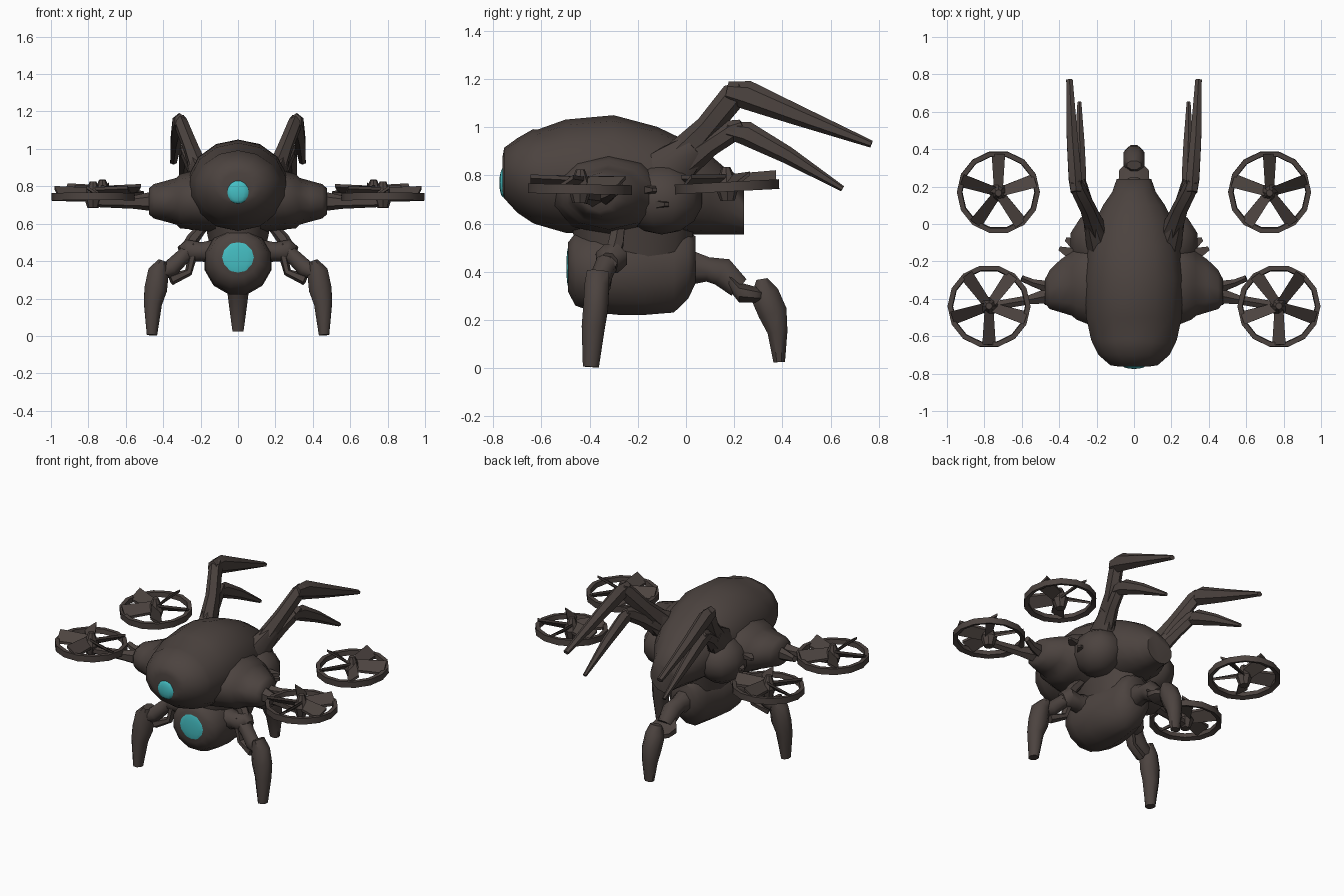
import bpy, bmesh, math
from mathutils import Vector, Matrix

if "Cube" in bpy.data.objects:
    bpy.data.objects.remove(bpy.data.objects["Cube"])


def material(name, rgb):
    m = bpy.data.materials.new(name)
    m.diffuse_color = (*rgb, 1)
    m.use_nodes = True
    m.node_tree.nodes["Principled BSDF"].inputs["Base Color"].default_value = m.diffuse_color
    return m


HULL = material("dark brown metal", (0.072, 0.056, 0.050))
GLOW = material("cyan glass", (0.06, 0.52, 0.55))
X, Y, Z = Vector((1, 0, 0)), Vector((0, 1, 0)), Vector((0, 0, 1))


def finish(bm, name, mat=HULL, side=1, angle=35):
    """Mirror if asked, turn the bmesh into a shaded object."""
    if side < 0:
        bmesh.ops.scale(bm, vec=(-1, 1, 1), verts=bm.verts)
    bmesh.ops.recalc_face_normals(bm, faces=bm.faces)
    me = bpy.data.meshes.new(name)
    bm.to_mesh(me)
    bm.free()
    me.materials.append(mat)
    ob = bpy.data.objects.new(name, me)
    bpy.context.collection.objects.link(ob)
    bpy.ops.object.select_all(action='DESELECT')
    ob.select_set(True)
    bpy.context.view_layer.objects.active = ob
    bpy.ops.object.shade_smooth_by_angle(angle=math.radians(angle))
    return ob


def loft(name, rings, hint=X, n=8, axis=None, side=1, angle=48):
    """Skin elliptical rings (x, y, z, half width along hint, half height)."""
    bm = bmesh.new()
    pts = [Vector(r[:3]) for r in rings]
    loops = []
    for i, r in enumerate(rings):
        t = axis or (pts[min(i + 1, len(pts) - 1)] - pts[max(i - 1, 0)]).normalized()
        u = (hint - t * hint.dot(t)).normalized()
        v = t.cross(u)
        loops.append([bm.verts.new(pts[i]
                      + u * r[3] * math.cos(math.tau * (k + .5) / n)
                      + v * r[4] * math.sin(math.tau * (k + .5) / n)) for k in range(n)])
    for a, b in zip(loops, loops[1:]):
        for k in range(n):
            bm.faces.new((a[k], a[(k + 1) % n], b[(k + 1) % n], b[k]))
    bm.faces.new(loops[0])
    bm.faces.new(loops[-1])
    return finish(bm, name, HULL, side, angle)


def ball(name, c, r, mat=HULL, side=1, seg=12, rings=8):
    bm = bmesh.new()
    bmesh.ops.create_uvsphere(bm, u_segments=seg, v_segments=rings, radius=1,
                              matrix=Matrix.Translation(c) @ Matrix.Diagonal((*r, 1)))
    return finish(bm, name, mat, side, 50)


def rotor(name, c, radius, start, tilt, side):
    """Guard ring, five pitched blades and a pointed hub."""
    bm = bmesh.new()
    n = 14
    prof = [(-.03, -.012), (0, -.022), (0, .018), (-.026, .018)]
    loops = []
    for k in range(n):
        a = math.tau * k / n
        loops.append([bm.verts.new(((radius + d) * math.cos(a), (radius + d) * math.sin(a), h))
                      for d, h in prof])
    for k in range(n):
        p, q = loops[k], loops[(k + 1) % n]
        for j in range(4):
            bm.faces.new((p[j], p[(j + 1) % 4], q[(j + 1) % 4], q[j]))
    # blades widen toward the ring
    for k in range(5):
        rot = Matrix.Rotation(math.radians(start) + math.tau * k / 5, 4, 'Z')
        vs = []
        for r, w, lo in ((.02, .024, 0), (radius - .016, .036, .006)):
            for s, dz in ((-1, -.014), (1, .034), (1, .05), (-1, .002)):
                vs.append(bm.verts.new(rot @ Vector((r, s * w, lo + dz))))
        for j in range(4):
            bm.faces.new((vs[j], vs[(j + 1) % 4], vs[4 + (j + 1) % 4], vs[4 + j]))
        bm.faces.new(vs[:4])
        bm.faces.new(vs[4:])
    # hub
    bmesh.ops.create_cone(bm, cap_ends=True, segments=8, radius1=.03, radius2=.05, depth=.06,
                          matrix=Matrix.Translation((0, 0, -.03)))
    bmesh.ops.create_cone(bm, cap_ends=True, segments=8, radius1=.05, radius2=.018, depth=.08,
                          matrix=Matrix.Translation((0, 0, .04)))
    bm.transform(Matrix.Translation(c) @ Matrix.Rotation(math.radians(tilt), 4, 'X'))
    return finish(bm, name, HULL, side, 30)


# upper body: big domed shell with a blunt nose, tapering to the tail
loft("upper_body", [
    (0, -.762, .80, .085, .075), (0, -.755, .81, .13, .105), (0, -.70, .80, .195, .155),
    (0, -.635, .797, .228, .195), (0, -.615, .793, .236, .198), (0, -.50, .797, .262, .235),
    (0, -.30, .805, .27, .245), (0, -.12, .78, .25, .222), (0, .02, .745, .21, .19),
    (0, .10, .72, .17, .165), (0, .17, .69, .12, .135), (0, .24, .65, .095, .095)],
    n=14, axis=Y)
# lower head, hung beneath the shell, with a chamfered rear
loft("lower_head", [
    (0, -.49, .42, .11, .105), (0, -.46, .41, .16, .155), (0, -.38, .40, .18, .175),
    (0, -.28, .40, .185, .185), (0, -.17, .40, .165, .185), (0, -.05, .405, .13, .18),
    (0, .01, .43, .115, .145), (0, .04, .45, .08, .10)], n=12, axis=Y)
loft("neck", [(0, -.22, .45, .15, .24), (0, -.22, .64, .19, .27)], n=12, axis=Z)
# eyes
ball("upper_eye", (0, -.757, .77), (.062, .018, .062), GLOW)
ball("lower_eye", (0, -.482, .42), (.102, .015, .098), GLOW)

# rear centre leg
loft("rear_thigh", [(0, -.02, .42, .07, .09), (0, .09, .41, .055, .055),
                    (0, .15, .40, .06, .065), (0, .22, .335, .05, .05)])
loft("rear_knee", [(0, .16, .385, .04, .04), (0, .22, .315, .09, .045),
                   (0, .29, .305, .085, .035), (0, .33, .30, .04, .03)], axis=Y)
loft("rear_foot", [(0, .315, .37, .04, .025), (0, .325, .31, .06, .065),
                   (0, .36, .23, .06, .065), (0, .38, .15, .05, .045),
                   (0, .387, .025, .032, .026)])

for s, tag in ((1, "right"), (-1, "left")):
    # shoulder pod with a stepped end, and flank
    loft(tag + "_shoulder", [
        (.12, -.32, .72, .26, .165), (.25, -.32, .725, .225, .155), (.31, -.32, .72, .20, .145),
        (.33, -.32, .72, .18, .125), (.39, -.33, .72, .15, .108), (.45, -.35, .72, .11, .092),
        (.475, -.36, .72, .07, .07)], hint=Y, n=10, axis=X, side=s)
    ball(tag + "_flank", (.20, -.10, .70), (.15, .17, .145), side=s, seg=10, rings=7)
    for i, (y, z) in enumerate(((-.16, .74), (-.11, .68))):
        loft(f"{tag}_flank_spike_{i + 1}", [(.24, y - .04, z, .09, .045),
             (.40 - .035 * i, y + .03, z, .015, .01)], hint=Y, n=4, side=s)
    # rotor booms
    loft(tag + "_rotor_boom_front", [(.44, -.38, .72, .05, .055), (.56, -.405, .715, .028, .035),
         (.76, -.44, .715, .028, .026)], hint=Y, n=6, side=s)
    loft(tag + "_rotor_boom_rear", [(.44, -.34, .72, .04, .05), (.54, -.315, .725, .022, .03),
         (.60, -.29, .735, .018, .02)], hint=Y, n=6, side=s)
    rotor(tag + "_front_rotor", (.775, -.44, .745), .222, -90, -1, s)
    rotor(tag + "_rear_rotor", (.725, .17, .755), .222, 90, 3, s)

    # back claws: shared root, long upper claw and shorter lower claw
    loft(tag + "_claw_root", [(.17, -.15, .76, .08, .12), (.20, -.05, .84, .065, .10),
         (.23, .04, .92, .045, .065)], side=s)
    loft(tag + "_upper_arm", [(.20, -.04, .86, .055, .075), (.25, .09, 1.00, .042, .052),
         (.305, .20, 1.135, .038, .055), (.315, .235, 1.165, .03, .03)], n=6, side=s)
    loft(tag + "_upper_claw", [(.31, .17, 1.15, .032, .04), (.315, .25, 1.135, .04, .06),
         (.33, .45, 1.055, .034, .043), (.345, .77, .93, .02, .015)], n=6, side=s)
    loft(tag + "_lower_arm", [(.21, 0, .85, .045, .06), (.25, .10, .925, .036, .045),
         (.28, .20, .99, .034, .045), (.285, .235, 1.01, .025, .025)], n=6, side=s)
    loft(tag + "_lower_claw", [(.28, .17, .99, .028, .035), (.285, .25, .975, .034, .05),
         (.29, .42, .885, .03, .036), (.292, .65, .745, .012, .012)], n=6, side=s)

    # front legs
    loft(tag + "_hip", [(.12, -.31, .45, .08, .07), (.20, -.31, .45, .06, .055),
         (.27, -.31, .455, .07, .065), (.30, -.32, .44, .04, .045)], hint=Y, side=s)
    loft(tag + "_hip_strut", [(.18, -.28, .59, .03, .025), (.24, -.29, .52, .035, .035),
         (.30, -.32, .42, .035, .035)], hint=Y, n=6, side=s)
    loft(tag + "_thigh", [(.24, -.31, .47, .055, .045), (.31, -.34, .41, .045, .045),
         (.36, -.36, .36, .045, .05), (.43, -.375, .33, .04, .04)], hint=Y, side=s)
    loft(tag + "_knee_link", [(.24, -.33, .44, .04, .025), (.265, -.34, .34, .03, .022),
         (.36, -.365, .30, .03, .03)], hint=Y, n=6, side=s)
    loft(tag + "_front_foot", [(.405, -.365, .40, .05, .025), (.425, -.37, .345, .055, .06),
         (.44, -.375, .25, .056, .066), (.455, -.385, .17, .052, .052),
         (.46, -.395, .005, .036, .03)], hint=Y, side=s)
